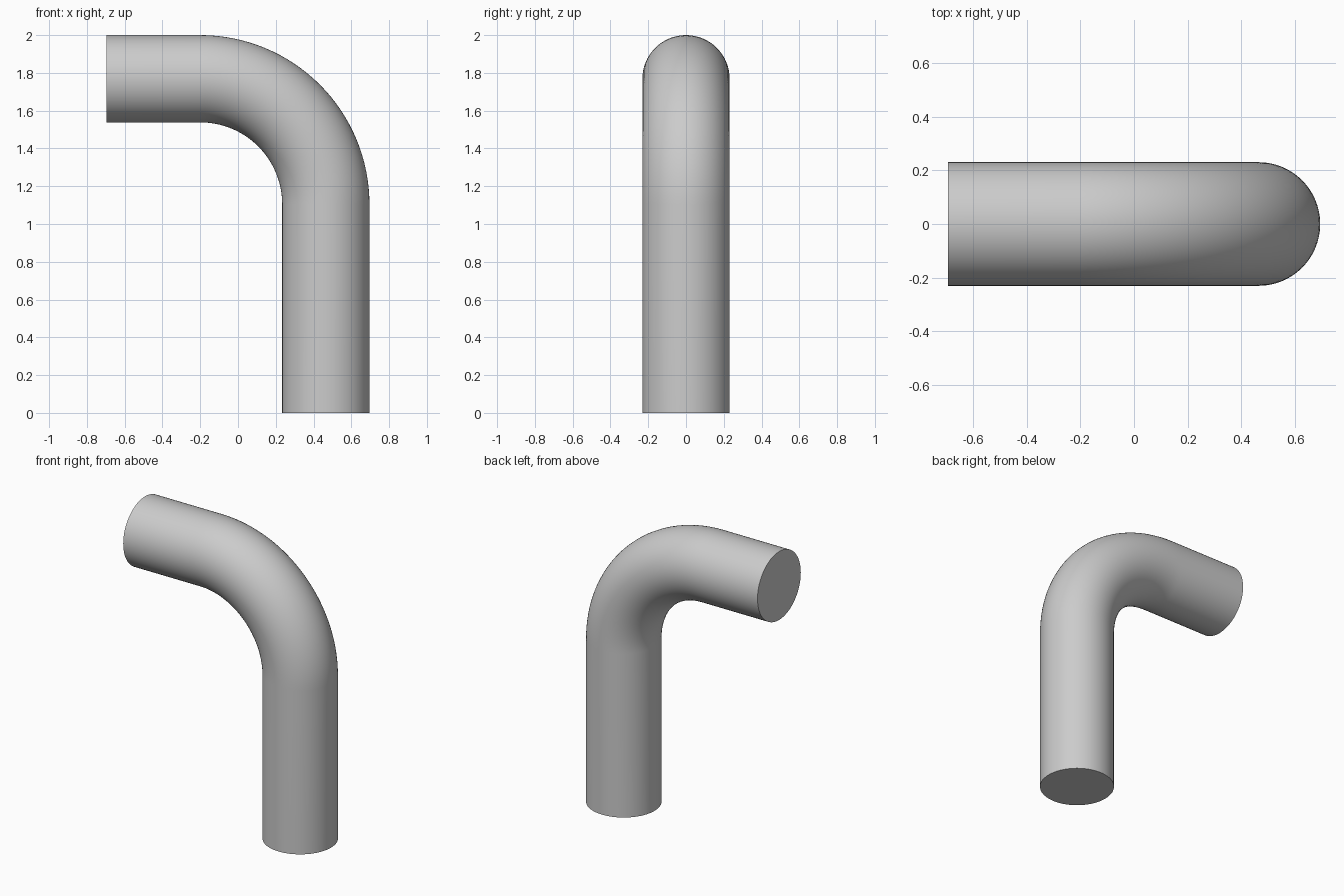
import bpy, bmesh, math
from mathutils import Vector

cube = bpy.data.objects.get("Cube")
if cube:
    bpy.data.objects.remove(cube, do_unlink=True)

RADIUS = 0.231
HALF_WIDTH = 0.696
TOP = 2.0
BEND = 0.665          # centreline radius of the elbow
SIDES, STEPS = 64, 32

# Plain grey finish
grey = bpy.data.materials.new("plain_grey")
grey.use_nodes = True
colour = (0.6, 0.6, 0.6, 1)
grey.diffuse_color = colour
grey.node_tree.nodes["Principled BSDF"].inputs["Base Color"].default_value = colour

# Centreline: upright leg, quarter bend, level arm
leg_x, arm_z = HALF_WIDTH - RADIUS, TOP - RADIUS
centre = Vector((leg_x - BEND, 0, arm_z - BEND))
stations = [(Vector((leg_x, 0, 0)), 0)]
for i in range(STEPS + 1):
    a = math.pi / 2 * i / STEPS
    stations.append((centre + BEND * Vector((math.cos(a), 0, math.sin(a))), a))
stations.append((Vector((-HALF_WIDTH, 0, arm_z)), math.pi / 2))

# Sweep a circle along the centreline and cap both ends
bm = bmesh.new()
rings = []
for point, a in stations:
    outward = Vector((math.cos(a), 0, math.sin(a)))
    ring = []
    for k in range(SIDES):
        t = math.tau * k / SIDES
        offset = outward * math.cos(t) + Vector((0, math.sin(t), 0))
        ring.append(bm.verts.new(point + RADIUS * offset))
    rings.append(ring)
for low, high in zip(rings, rings[1:]):
    for k in range(SIDES):
        n = (k + 1) % SIDES
        bm.faces.new((low[k], low[n], high[n], high[k]))
bm.faces.new(rings[0])
bm.faces.new(rings[-1])
bmesh.ops.recalc_face_normals(bm, faces=bm.faces)

mesh = bpy.data.meshes.new("bent_tube")
bm.to_mesh(mesh)
bm.free()
mesh.materials.append(grey)
tube = bpy.data.objects.new("bent_tube", mesh)
bpy.context.collection.objects.link(tube)

# Smooth walls, crisp end rims
bpy.context.view_layer.objects.active = tube
tube.select_set(True)
bpy.ops.object.shade_smooth_by_angle(angle=math.radians(40))
